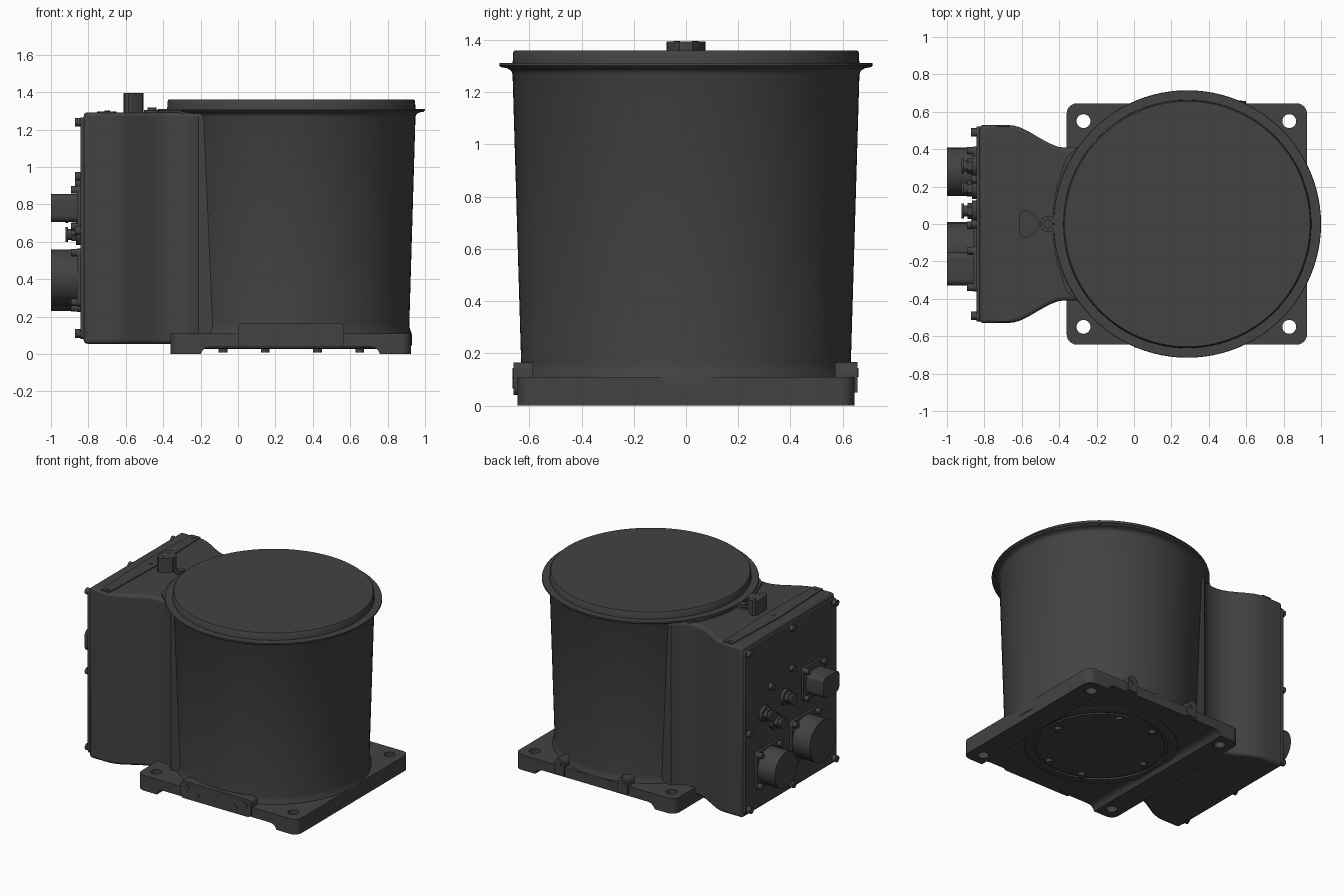
import bpy, bmesh
from math import sin, cos, pi, radians

if "Cube" in bpy.data.objects:
    bpy.data.objects.remove(bpy.data.objects["Cube"])

CX = 0.285                      # axis of the drum
mat = bpy.data.materials.new("dark_grey")
mat.diffuse_color = (0.055, 0.055, 0.055, 1)
mat.use_nodes = True
mat.node_tree.nodes["Principled BSDF"].inputs["Base Color"].default_value = mat.diffuse_color


def finish(name, bm, angle=35):
    bmesh.ops.recalc_face_normals(bm, faces=bm.faces)
    me = bpy.data.meshes.new(name)
    bm.to_mesh(me)
    bm.free()
    me.materials.append(mat)
    ob = bpy.data.objects.new(name, me)
    bpy.context.collection.objects.link(ob)
    smooth(ob, angle)
    return ob


def smooth(ob, angle=35):
    bpy.ops.object.select_all(action='DESELECT')
    ob.select_set(True)
    bpy.context.view_layer.objects.active = ob
    bpy.ops.object.shade_smooth_by_angle(angle=radians(angle))


def circle(a, b, r, n=24):
    return [(a + r * cos(2 * pi * i / n), b + r * sin(2 * pi * i / n)) for i in range(n)]


def rrect(a0, a1, b0, b1, r, n=6):
    pts = []
    for k, (a, b) in enumerate([(a1 - r, b1 - r), (a0 + r, b1 - r), (a0 + r, b0 + r), (a1 - r, b0 + r)]):
        for i in range(n + 1):
            t = pi / 2 * (k + i / n)
            pts.append((a + r * cos(t), b + r * sin(t)))
    return pts


def add_prism(bm, pts, lo, hi, axis):
    put = {'x': lambda a, b, t: (t, a, b), 'y': lambda a, b, t: (a, t, b), 'z': lambda a, b, t: (a, b, t)}[axis]
    bot = [bm.verts.new(put(a, b, lo)) for a, b in pts]
    top = [bm.verts.new(put(a, b, hi)) for a, b in pts]
    bm.faces.new(bot)
    bm.faces.new(top)
    n = len(pts)
    for i in range(n):
        j = (i + 1) % n
        bm.faces.new((bot[i], bot[j], top[j], top[i]))


def prisms(name, axis, items, bevel=0):
    """One object from several (outline, low, high) extrusions."""
    bm = bmesh.new()
    for pts, lo, hi in items:
        add_prism(bm, pts, lo, hi, axis)
    ob = finish(name, bm)
    if bevel:
        m = ob.modifiers.new("Bevel", 'BEVEL')
        m.width, m.segments, m.limit_method, m.angle_limit = bevel, 3, 'ANGLE', radians(50)
    return ob


def lathe(name, profile, n=96):
    bm = bmesh.new()
    rings = [[bm.verts.new((x, y, z)) for x, y in circle(CX, 0, r, n)] for r, z in profile]
    for a, b in zip(rings, rings[1:]):
        for i in range(n):
            j = (i + 1) % n
            bm.faces.new((a[i], a[j], b[j], b[i]))
    bm.faces.new(rings[0])
    bm.faces.new(rings[-1])
    return finish(name, bm)


def cut(ob, cutter):
    m = ob.modifiers.new("Cut", 'BOOLEAN')
    m.operation, m.solver, m.object = 'DIFFERENCE', 'EXACT', cutter
    bpy.context.view_layer.objects.active = ob
    bpy.ops.object.modifier_apply(modifier=m.name)
    bpy.data.objects.remove(cutter)


# Base plate with two foot rails and four mounting holes
plate = prisms("base_plate", 'z', [(rrect(-0.36, 0.925, -0.645, 0.645, 0.055), 0, 0.11)])
channel = [(-0.20, -0.05), (0.76, -0.05), (0.76, 0.0), (0.75, 0.02), (0.73, 0.035), (0.70, 0.04),
           (-0.14, 0.04), (-0.17, 0.035), (-0.19, 0.02), (-0.20, 0.0)]
cut(plate, prisms("channel_cutter", 'y', [(channel, -1, 1)]))
holes = [(x, y) for x in (-0.27, 0.83) for y in (-0.55, 0.55)]
cut(plate, prisms("hole_cutter", 'z', [(circle(x, y, 0.037, 32), -0.1, 0.3) for x, y in holes]))
smooth(plate)

# Tapered drum with flared foot and rim
lathe("drum", [(0.6, 0.041), (0.645, 0.045), (0.645, 0.105), (0.640, 0.12), (0.633, 0.14), (0.631, 0.16),
               (0.664, 1.27), (0.670, 1.283), (0.685, 1.292), (0.708, 1.296), (0.715, 1.303),
               (0.713, 1.311), (0.67, 1.311)])
lathe("lid", [(0.664, 1.30), (0.662, 1.352), (0.656, 1.36)])
lathe("bottom_ring", [(0.50, 0.05), (0.50, 0.032), (0.49, 0.028), (0.44, 0.028), (0.44, 0.05)])
lathe("bottom_cover", [(0.42, 0.05), (0.42, 0.03)])
cover_bolts = [(-0.365, 0), (0.365, 0)] + [(a, b) for a in (-0.14, 0.14) for b in (-0.36, 0.36)]
prisms("cover_bolts", 'z', [(circle(CX + a, b, 0.023, 16), 0.008, 0.04) for a, b in cover_bolts])

# Waisted neck joining the drum to the connector box
side = [(-0.825, 0.53), (-0.68, 0.53), (-0.64, 0.526), (-0.60, 0.513), (-0.55, 0.487), (-0.50, 0.457),
        (-0.45, 0.43), (-0.41, 0.414), (-0.37, 0.408), (-0.30, 0.41), (-0.27, 0.417),
        (-0.24, 0.437), (-0.21, 0.47), (0.0, 0.47)]
prisms("neck_housing", 'z', [(side + [(x, -y) for x, y in reversed(side)], 0.055, 1.292)], bevel=0.02)
# Collar where the neck top blends into the rim
collar = [(-0.43, 0.10), (-0.415, 0.2), (-0.36, 0.36), (-0.31, 0.405), (0, 0.4)]
prisms("rim_collar", 'z', [([(-0.43 - 0.0, 0)] + collar + [(x, -y) for x, y in reversed(collar)], 1.25, 1.303)])

# Top strip with end pads and screws
strip = [(-0.735, -0.52), (-0.665, -0.52), (-0.65, 0), (-0.665, 0.52), (-0.735, 0.52), (-0.755, 0)]
prisms("top_strip", 'z', [(strip, 1.28, 1.298)])
prisms("strip_screws", 'z', [(circle(-0.70, y, 0.015, 16), 1.29, 1.301) for y in (-0.49, 0, 0.49)])

# Top boss (rounded triangle) and the screw pad beside it
boss = [(-0.605, -0.065), (-0.585, -0.075), (-0.565, -0.072), (-0.51, -0.025), (-0.505, 0), (-0.51, 0.025),
        (-0.565, 0.072), (-0.585, 0.075), (-0.605, 0.065), (-0.612, 0.04), (-0.612, -0.04)]
prisms("top_boss", 'z', [(boss, 1.28, 1.395)])
prisms("boss_screws", 'z', [(circle(-0.575, y, 0.012, 12), 1.39, 1.397) for y in (-0.035, 0.035)])
prisms("screw_pad", 'z', [(circle(-0.46, 0, 0.042), 1.28, 1.306), (circle(-0.46, 0, 0.024, 16), 1.30, 1.318)])

# Connector panel and its screws
prisms("connector_panel", 'x', [(rrect(-0.52, 0.52, 0.08, 1.265, 0.02), -0.842, -0.82)])
spots = [(y, z) for y in (-0.49, 0.49) for z in (0.11, 0.66, 1.24)] + [(0, 1.24), (0, 0.95), (0.24, 0.91), (0, 0.11)]
prisms("panel_screws", 'x', [(circle(y, z, 0.023, 16), -0.872, -0.84) for y, z in spots])


def connector(name, y, z, half, outline):
    """Square flange, four corner screws and a protruding hood."""
    prisms(name + "_flange", 'x', [(rrect(y - half, y + half, z - half, z + half, 0.025), -0.86, -0.84)])
    k = half - 0.022
    prisms(name + "_screws", 'x', [(circle(y + a * k, z + b * k, 0.02, 12), -0.893, -0.855)
                                   for a in (-1, 1) for b in (-1, 1)])
    prisms(name + "_hood", 'x', [(outline, -1.0, -0.85)])


connector("power_connector", 0.28, 0.36, 0.135, circle(0.28, 0.36, 0.13))
connector("motor_connector", -0.14, 0.41, 0.155, circle(-0.14, 0.41, 0.15))
connector("signal_connector", -0.24, 0.78, 0.12, rrect(-0.33, -0.15, 0.705, 0.855, 0.035))

# Small stepped fittings
for i, (y, z) in enumerate([(0.31, 0.74), (0.07, 0.77), (0.19, 0.64)]):
    prisms(f"small_fitting_{i + 1}", 'x', [(circle(y, z, 0.056), -0.865, -0.84), (circle(y, z, 0.042, 6), -0.89, -0.86),
                                          (circle(y, z, 0.03), -0.91, -0.88), (circle(y, z, 0.04), -0.922, -0.908)])

# Front bracket with screws, and two lugs on the back edge
prisms("front_bracket", 'y', [(rrect(0.0, 0.565, 0.04, 0.165, 0.025), -0.66, -0.585)])
prisms("bracket_screws", 'y', [(circle(x, z, 0.02, 16), -0.664, -0.65)
                               for x, z in [(0.05, 0.125), (0.515, 0.125), (0.13, 0.085), (0.435, 0.085)]])
for i, x in enumerate((0.05, 0.56)):
    arch = [(x + 0.04, 0.05)] + [(x + 0.04 * cos(pi * t / 10), 0.127 + 0.04 * sin(pi * t / 10)) for t in range(11)]
    prisms(f"back_lug_{i + 1}", 'y', [(arch + [(x - 0.04, 0.05)], 0.57, 0.657),
                                     (circle(x, 0.127, 0.018, 16), 0.65, 0.661)])
